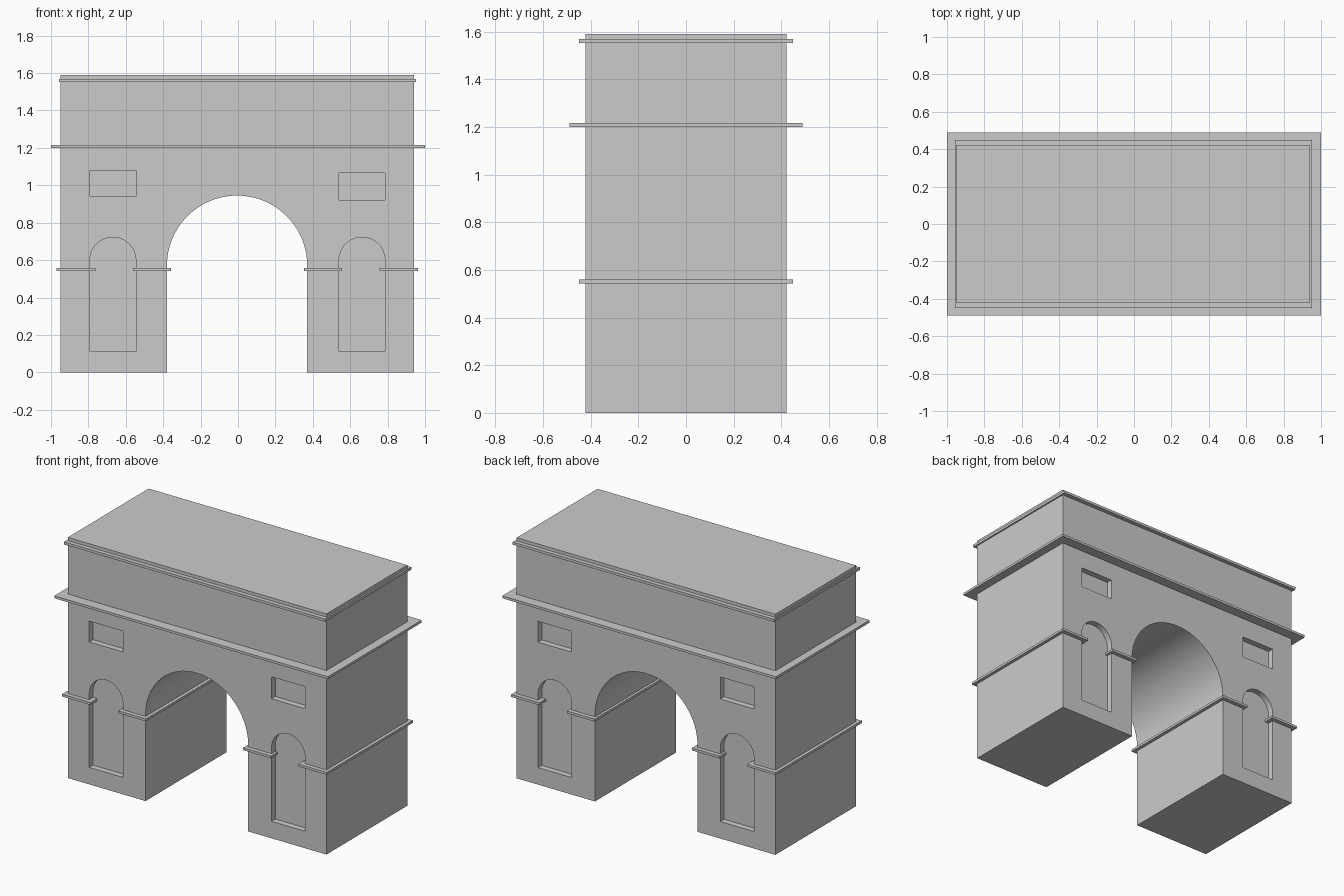
import bpy, bmesh
from math import sin, cos, pi

if "Cube" in bpy.data.objects:
    bpy.data.objects.remove(bpy.data.objects["Cube"])


def prism(name, pts, y0, y1):
    """Extrude an x-z outline from y0 to y1."""
    bm = bmesh.new()
    face = bm.faces.new([bm.verts.new((x, y0, z)) for x, z in pts])
    ext = bmesh.ops.extrude_face_region(bm, geom=[face])
    verts = [v for v in ext["geom"] if isinstance(v, bmesh.types.BMVert)]
    bmesh.ops.translate(bm, verts=verts, vec=(0, y1 - y0, 0))
    bmesh.ops.recalc_face_normals(bm, faces=bm.faces)
    mesh = bpy.data.meshes.new(name)
    bm.to_mesh(mesh)
    bm.free()
    obj = bpy.data.objects.new(name, mesh)
    bpy.context.collection.objects.link(obj)
    return obj


def rect(x0, x1, z0, z1):
    return [(x0, z0), (x1, z0), (x1, z1), (x0, z1)]


def arc(cx, cz, r, n):
    """Half circle from the right springing over the top to the left."""
    return [(cx + r * cos(pi * i / n), cz + r * sin(pi * i / n)) for i in range(n + 1)]


def carve(target, cutter):
    mod = target.modifiers.new("carve", 'BOOLEAN')
    mod.operation = 'DIFFERENCE'
    mod.solver = 'EXACT'
    mod.object = cutter
    bpy.context.view_layer.objects.active = target
    bpy.ops.object.modifier_apply(modifier=mod.name)
    bpy.data.objects.remove(cutter)


DEPTH = 0.422   # half depth of the main block
RECESS = 0.04   # depth of niches and panels

# main block with the large archway in its outline
XL, XR = -0.949, 0.942
outline = [(XL, 0), (XL, 1.59), (XR, 1.59), (XR, 0), (0.37, 0)]
outline += arc(-0.005, 0.57, 0.375, 48) + [(-0.38, 0)]
body = prism("arch_body", outline, -DEPTH, DEPTH)

# round-headed niches and square panels, on front and back
for side in (-1, 1):
    y0, y1 = sorted((side * (DEPTH - RECESS), side * (DEPTH + 0.1)))
    for cx in (-0.669, 0.663):
        niche = [(cx - 0.123, 0.112), (cx + 0.123, 0.112)] + arc(cx, 0.599, 0.123, 24)
        carve(body, prism("niche_cutter", niche, y0, y1))
        # the panel on the viewer's right sits slightly lower
        low = 0.922 if cx * side < 0 else 0.941
        top = 1.067 if cx * side < 0 else 1.078
        carve(body, prism("panel_cutter", rect(cx - 0.123, cx + 0.123, low, top), y0, y1))

# main cornice and attic moulding
prism("main_cornice", rect(-1, 1, 1.2, 1.216), -0.49, 0.49)
prism("attic_moulding", rect(-0.957, 0.952, 1.552, 1.569), -0.45, 0.45)

# impost bands around the piers, interrupted at the niches
for x0, x1 in ((-0.97, -0.763), (-0.561, -0.358), (0.353, 0.556), (0.757, 0.963)):
    prism("impost_band", rect(x0, x1, 0.543, 0.559), -0.45, 0.45)

# smooth vaults with sharp edges
bpy.ops.object.select_all(action='DESELECT')
body.select_set(True)
bpy.context.view_layer.objects.active = body
bpy.ops.object.shade_smooth_by_angle(angle=pi / 6)
